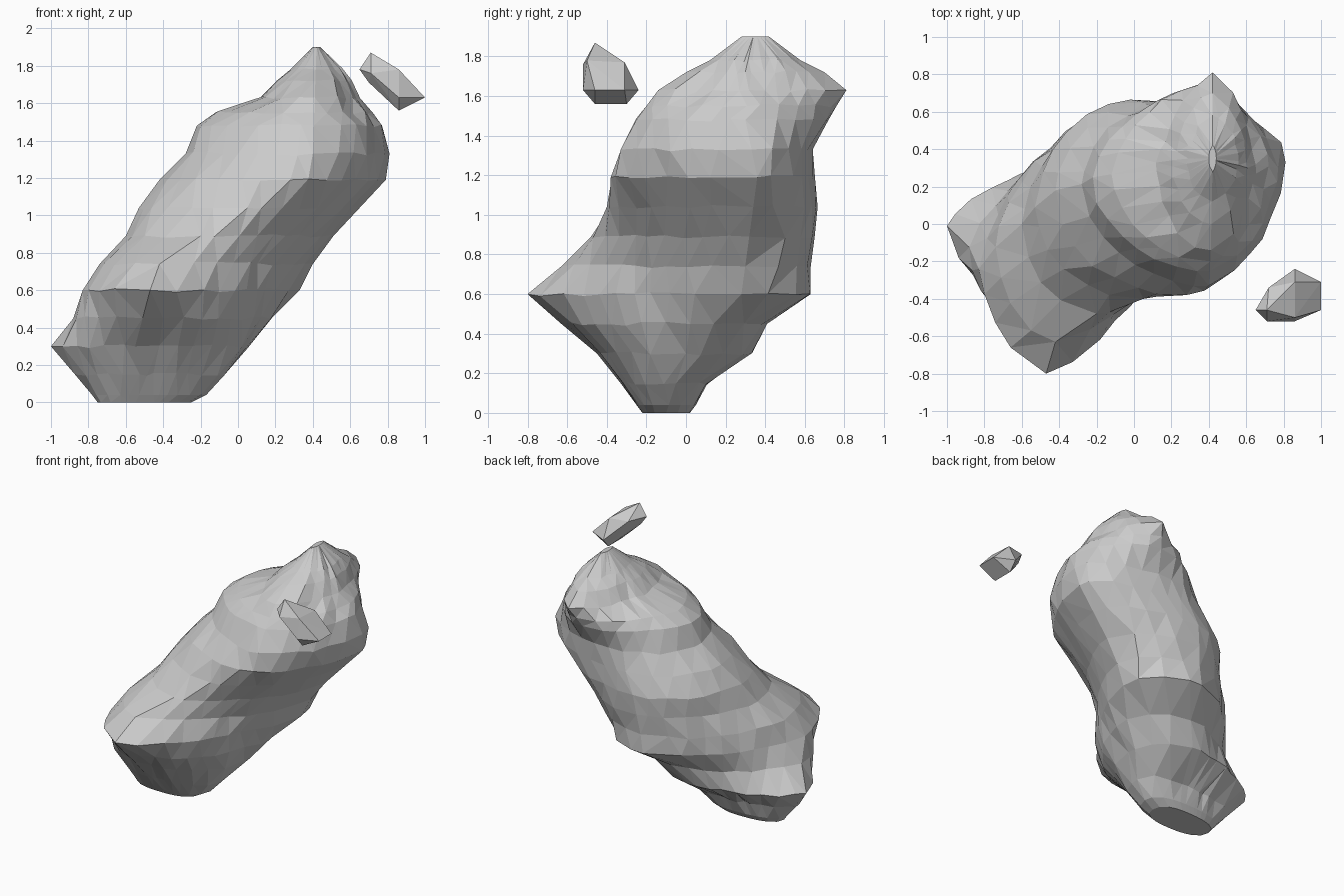
import bpy, bmesh, math, random

if "Cube" in bpy.data.objects:
    bpy.data.objects.remove(bpy.data.objects["Cube"])

random.seed(4)


def make_object(name, bm):
    bmesh.ops.recalc_face_normals(bm, faces=bm.faces)
    mesh = bpy.data.meshes.new(name)
    bm.to_mesh(mesh)
    bm.free()
    obj = bpy.data.objects.new(name, mesh)
    bpy.context.collection.objects.link(obj)


def lerp(points, z):
    for (z0, a), (z1, b) in zip(points, points[1:]):
        if z <= z1:
            return a + (b - a) * (z - z0) / (z1 - z0)
    return points[-1][1]


# Slice extents of the leaning boulder: z, left, right, front, back
slices = [
    (0.00, -0.75, -0.25, -0.22, 0.02),
    (0.04, -0.78, -0.17, -0.25, 0.05),
    (0.15, -0.87, -0.07, -0.33, 0.10),
    (0.30, -1.00, 0.05, -0.45, 0.33),
    (0.45, -0.88, 0.18, -0.63, 0.41),
    (0.60, -0.83, 0.33, -0.80, 0.63),
    (0.74, -0.74, 0.40, -0.63, 0.63),
    (0.89, -0.60, 0.51, -0.48, 0.65),
    (1.04, -0.53, 0.65, -0.40, 0.665),
    (1.19, -0.42, 0.79, -0.38, 0.65),
    (1.33, -0.28, 0.81, -0.33, 0.64),
    (1.48, -0.22, 0.77, -0.25, 0.72),
    (1.55, -0.12, 0.72, -0.20, 0.76),
    (1.63, 0.12, 0.65, -0.14, 0.81),
    (1.72, 0.21, 0.60, 0.00, 0.70),
    (1.78, 0.28, 0.56, 0.12, 0.58),
    (1.90, 0.40, 0.44, 0.28, 0.42),
]
# Where each extreme sits along the other axis, as (z, position)
left_y = [(0, -0.1), (0.3, -0.01), (0.6, -0.24), (0.89, 0), (1.19, 0.18), (1.9, 0.35)]
right_y = [(0, -0.1), (0.3, 0), (0.6, 0.28), (1.19, 0.36), (1.48, 0.3), (1.9, 0.35)]
front_x = [(0, -0.5), (0.3, -0.55), (0.6, -0.47), (0.74, -0.42), (0.89, -0.2),
           (1.04, 0.05), (1.19, 0.28), (1.33, 0.4), (1.9, 0.42)]
back_x = [(0, -0.45), (0.3, -0.25), (0.6, -0.08), (1.04, -0.02), (1.19, 0.05),
          (1.33, 0.2), (1.48, 0.36), (1.63, 0.42), (1.9, 0.42)]
# Roundness of each quarter by height (2 = ellipse, lower = more pointed)
roundness = [
    [(0, 2.5), (0.3, 2), (1.33, 2), (1.48, 1.7), (1.63, 1.45), (1.78, 1.8)],
    [(0, 2.5), (0.3, 1.6), (0.6, 1.5), (0.89, 1.65), (1.19, 1.9), (1.33, 1.9),
     (1.63, 1.45), (1.78, 1.8)],
    [(0, 2.5), (0.3, 1.6), (0.6, 1.55), (0.89, 1.9), (1.19, 2), (1.63, 1.85)],
    [(0, 2.5), (0.3, 2.2), (0.45, 1.8), (0.6, 1.42), (0.74, 1.5), (1.04, 1.65),
     (1.33, 1.65)],
]


def outline(z, x0, x1, y0, y1):
    """Slice outline from four superellipse quarters, plus its four extremes."""
    ends = [(x1, lerp(right_y, z)), (lerp(back_x, z), y1),
            (x0, lerp(left_y, z)), (lerp(front_x, z), y0)]
    points = []
    for q in range(4):
        a, b = ends[q], ends[(q + 1) % 4]
        c = (b[0], a[1]) if q % 2 == 0 else (a[0], b[1])
        power = lerp(roundness[q], z)
        for i in range(60):
            t = i / 60 * math.pi / 2
            u, v = math.cos(t) ** (2 / power), math.sin(t) ** (2 / power)
            points.append(tuple(c[k] + (a[k] - c[k]) * u + (b[k] - c[k]) * v
                                for k in (0, 1)))
    return points, ends


# Boulder: each slice sampled at even angles so the loft does not twist
SIDES = 26
bm = bmesh.new()
rings = []
for z, x0, x1, y0, y1 in slices:
    points, ends = outline(z, x0, x1, y0, y1)
    cx, cy = (x0 + x1) / 2, (y0 + y1) / 2

    def angle_gap(p, a):
        d = math.atan2(p[1] - cy, p[0] - cx) - a
        return abs(math.atan2(math.sin(d), math.cos(d)))

    angles = [2 * math.pi * i / SIDES for i in range(SIDES)]
    picked = [min(points, key=lambda p: angle_gap(p, a)) for a in angles]
    for e in ends:
        picked[min(range(SIDES), key=lambda i: angle_gap(e, angles[i]))] = e
    ring = []
    for p in picked:
        rough = 0.01 if p not in ends and 0.1 < z < 1.8 else 0
        ring.append(bm.verts.new([c + random.uniform(-rough, rough)
                                  for c in (p[0], p[1], z)]))
    rings.append(ring)
for low, high in zip(rings, rings[1:]):
    for i in range(SIDES):
        j = (i + 1) % SIDES
        bm.faces.new((low[i], low[j], high[j], high[i]))
bm.faces.new(rings[0][::-1])
bm.faces.new(rings[-1])
bmesh.ops.triangulate(bm, faces=bm.faces, quad_method='SHORT_EDGE')
make_object("boulder", bm)

# Small loose shard: hull around a few corners
shard = [(0.71, -0.46, 1.87), (0.65, -0.46, 1.78), (0.71, -0.52, 1.76),
         (0.86, -0.52, 1.63), (0.86, -0.50, 1.78), (1.0, -0.46, 1.63),
         (1.0, -0.31, 1.63), (0.86, -0.31, 1.77), (0.86, -0.24, 1.63),
         (0.86, -0.30, 1.56), (0.86, -0.46, 1.56), (0.72, -0.34, 1.77),
         (0.70, -0.46, 1.71)]
bm = bmesh.new()
for p in shard:
    bm.verts.new(p)
bmesh.ops.convex_hull(bm, input=bm.verts)
make_object("loose_shard", bm)
